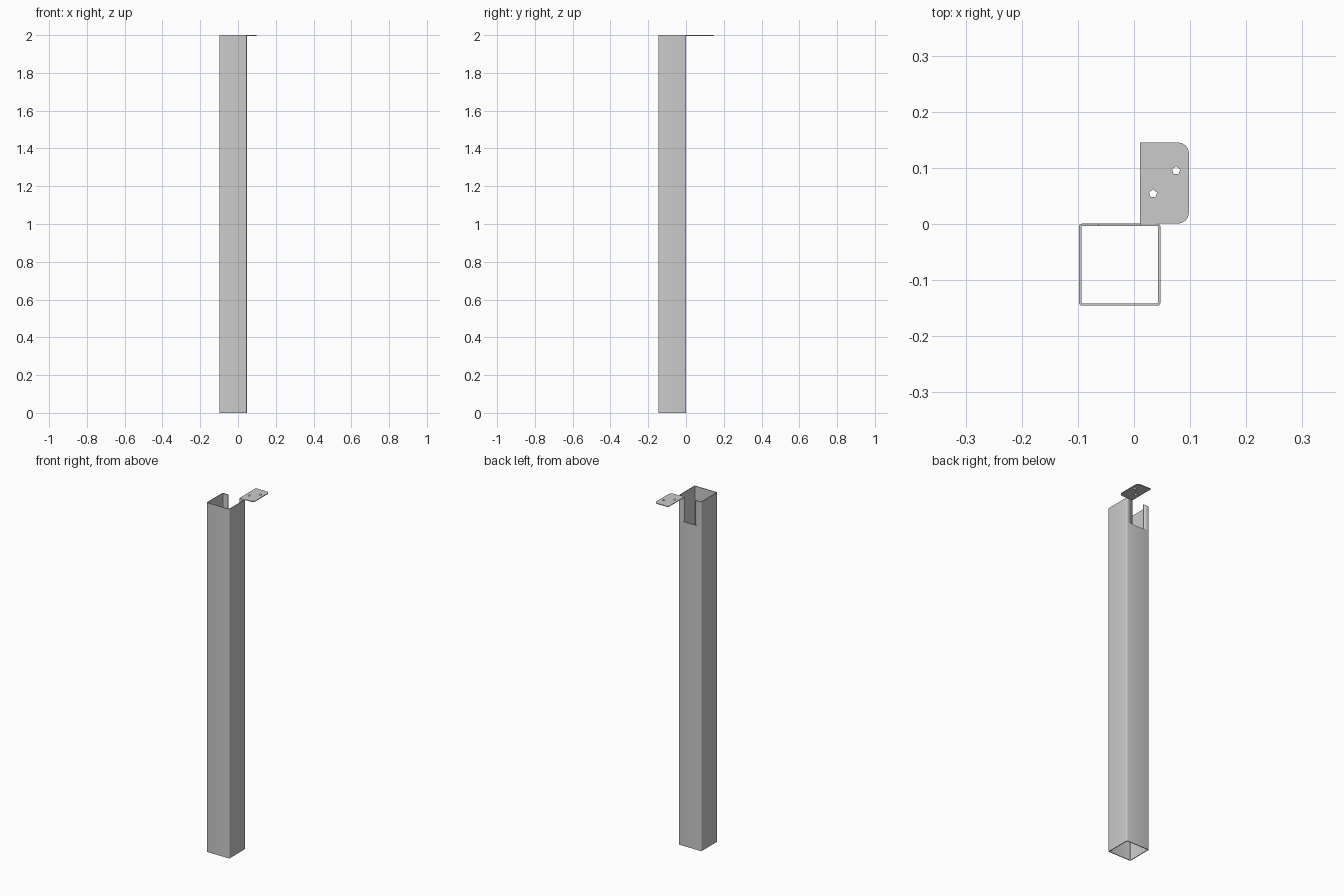
import bpy
import math

if "Cube" in bpy.data.objects:
    bpy.data.objects.remove(bpy.data.objects["Cube"])

L, R = -0.098, 0.047      # post left / right
F, B = -0.1455, 0.0005    # post front / back
WALL = 0.004
TOP = 2.0
SLOT_L, SLOT_R, SLOT_D = -0.062, 0.011, 0.143
TAB_END_X, TAB_END_Y = 0.098, 0.1455


def rounded_rect(x0, x1, y0, y1, radii, steps=4):
    """Outline; radii order: bottom-left, bottom-right, top-right, top-left."""
    pts = []
    corners = [(x0, y0, 1, 1), (x1, y0, -1, 1), (x1, y1, -1, -1), (x0, y1, 1, -1)]
    for i, ((x, y, sx, sy), r) in enumerate(zip(corners, radii)):
        if r == 0:
            pts.append((x, y))
            continue
        for k in range(steps + 1):
            a = math.pi + (i + k / steps) * math.pi / 2
            pts.append((x + sx * r + r * math.cos(a), y + sy * r + r * math.sin(a)))
    return pts


def circle(cx, cy, r, n):
    return [(cx + r * math.cos(math.pi / 2 + 2 * math.pi * k / n),
             cy + r * math.sin(math.pi / 2 + 2 * math.pi * k / n)) for k in range(n)]


def plate(name, outlines, z0, z1):
    """Extrude closed outlines (inner ones become holes) from z0 to z1."""
    cu = bpy.data.curves.new(name, 'CURVE')
    cu.dimensions = '2D'
    cu.fill_mode = 'BOTH'
    cu.extrude = (z1 - z0) / 2
    for pts in outlines:
        sp = cu.splines.new('POLY')
        sp.points.add(len(pts) - 1)
        for p, (x, y) in zip(sp.points, pts):
            p.co = (x, y, 0, 1)
        sp.use_cyclic_u = True
    ob = bpy.data.objects.new(name, cu)
    ob.location.z = (z0 + z1) / 2
    bpy.context.collection.objects.link(ob)
    bpy.ops.object.select_all(action='DESELECT')
    bpy.context.view_layer.objects.active = ob
    ob.select_set(True)
    bpy.ops.object.convert(target='MESH')
    return bpy.context.object


# Square tube: full ring below the slot, open ring beside the slot
ro, ri = 0.005, 0.002
outer = rounded_rect(L, R, F, B, [ro] * 4)
inner = rounded_rect(L + WALL, R - WALL, F + WALL, B - WALL, [ri] * 4)
plate("post", [outer, inner], 0, TOP - SLOT_D)


def split(ring):
    """Start the ring at its top-left corner and run round to the top-right one."""
    n = len(ring) // 4
    return ring[3 * n:] + ring[:3 * n]


slot_outline = ([(SLOT_L, B)] + split(outer) + [(SLOT_R, B), (SLOT_R, B - WALL)]
                + split(inner)[::-1] + [(SLOT_L, B - WALL)])
plate("slotted_post_top", [slot_outline], TOP - SLOT_D, TOP)

# Mounting tab bent out behind the top, with two screw holes
tab = rounded_rect(SLOT_R, TAB_END_X, B, TAB_END_Y, [0, 0.02, 0.02, 0])
holes = [circle(x, y, 0.0075, 5) for x, y in [(0.034, 0.054), (0.075, 0.095)]]
plate("mounting_tab", [tab] + holes, TOP - WALL, TOP)
